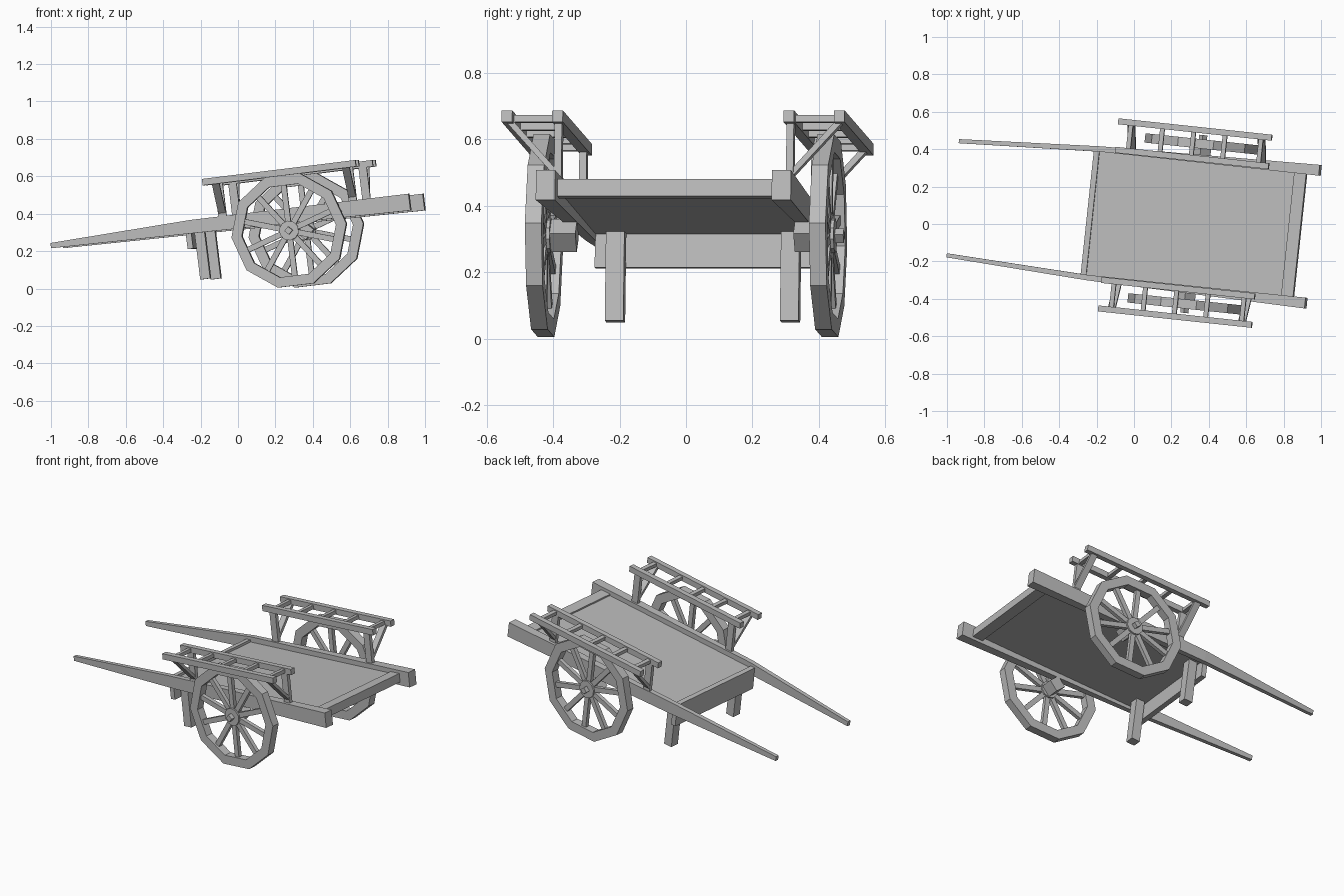
import bpy, bmesh
from math import radians, sin, cos, pi
from mathutils import Matrix, Vector

cube = bpy.data.objects.get("Cube")
if cube:
    bpy.data.objects.remove(cube)

wood = bpy.data.materials.new("grey_wood")
wood.use_nodes = True
GREY = (0.5, 0.5, 0.5, 1)
wood.diffuse_color = GREY
wood.node_tree.nodes["Principled BSDF"].inputs["Base Color"].default_value = GREY

# The cart is built level around its axle centre, then turned and tipped.
POSE = (Matrix.Translation((0.32, 0, 0.31))
        @ Matrix.Rotation(radians(-6.1), 4, 'Z')
        @ Matrix.Rotation(radians(-7), 4, 'Y'))


def finish(name, bm):
    bmesh.ops.recalc_face_normals(bm, faces=bm.faces)
    mesh = bpy.data.meshes.new(name)
    bm.to_mesh(mesh)
    bm.free()
    mesh.materials.append(wood)
    ob = bpy.data.objects.new(name, mesh)
    ob.matrix_world = POSE
    bpy.context.collection.objects.link(ob)


def add_box(bm, x, y, z):
    """Box from (min, max) ranges."""
    centre = Vector([(a + b) / 2 for a, b in (x, y, z)])
    size = [abs(b - a) for a, b in (x, y, z)]
    bmesh.ops.create_cube(bm, size=1, matrix=Matrix.Translation(centre)
                          @ Matrix.Diagonal((*size, 1)))


def box(name, x, y, z):
    bm = bmesh.new()
    add_box(bm, x, y, z)
    finish(name, bm)


def loft(bm, rings, closed=False):
    """Skin matching rings of points; cap the ends unless closed."""
    rows = [[bm.verts.new(p) for p in r] for r in rings]
    n = len(rows[0])
    pairs = list(zip(rows, rows[1:]))
    if closed:
        pairs.append((rows[-1], rows[0]))
    else:
        bm.faces.new(rows[0])
        bm.faces.new(rows[-1])
    for a, b in pairs:
        for i in range(n):
            j = (i + 1) % n
            bm.faces.new((a[i], a[j], b[j], b[i]))


def prism(bm, sides, radius, y0, y1):
    """Prism along y with a corner at the top."""
    angles = [pi / 2 + 2 * pi * i / sides for i in range(sides)]
    loft(bm, [[(radius * cos(a), y, radius * sin(a)) for a in angles]
              for y in (y0, y1)])


# Bed
box("bed_floor", (-0.55, 0.54), (-0.335, 0.335), (0.07, 0.09))
box("front_crossbar", (0.52, 0.585), (-0.335, 0.335), (0.048, 0.1))
box("back_board", (-0.565, -0.535), (-0.333, 0.333), (-0.031, 0.104))

RUNGS = (-0.355, -0.184, -0.015, 0.155, 0.35)
WHEEL_Y, RIM_R, RIM_IN = 0.43, 0.311, 0.255

for side, s in (("left", 1), ("right", -1)):
    # Side beam tapering into a shaft: x, inner, outer, bottom, top
    bm = bmesh.new()
    stations = ((-1.295, 0.296, 0.318, 0.064, 0.092),
                (-0.53, 0.331, 0.36, 0.05, 0.122),
                (0.655, 0.328, 0.386, 0.028, 0.118))
    loft(bm, [[(x, s * a, lo), (x, s * b, lo), (x, s * b, hi), (x, s * a, hi)]
              for x, a, b, lo, hi in stations])
    finish(side + "_shaft", bm)

    # Leg
    box(side + "_leg", (-0.522, -0.468), (s * 0.237, s * 0.293), (-0.2, 0.07))

    # Side rack: two long rails, rungs, posts and slanted braces
    for part, y in (("inner", 0.35), ("outer", 0.503)):
        box(f"{side}_rack_{part}_rail", (-0.424, 0.407),
            (s * (y - 0.016), s * (y + 0.016)), (0.295, 0.33))
    bm = bmesh.new()
    for x in RUNGS:
        add_box(bm, (x - 0.012, x + 0.012), (s * 0.35, s * 0.503), (0.3, 0.322))
    finish(side + "_rack_rungs", bm)
    posts, braces = bmesh.new(), bmesh.new()
    for x in (RUNGS[0], RUNGS[-1]):
        add_box(posts, (x - 0.022, x + 0.022), (s * 0.34, s * 0.362), (0.1, 0.3))
        loft(braces, [[(px, s * y, z) for y, z in
                       ((0.355, 0.13), (0.355, 0.155), (0.49, 0.305), (0.51, 0.3))]
                      for px in (x - 0.02, x + 0.02)])
    finish(side + "_rack_posts", posts)
    finish(side + "_rack_braces", braces)

    # Ten-sided wheel rim
    bm = bmesh.new()
    y0, y1 = s * (WHEEL_Y - 0.025), s * (WHEEL_Y + 0.025)
    rings = []
    for i in range(10):
        c, n = cos(2 * pi * i / 10), sin(2 * pi * i / 10)
        rings.append([(r * c, y, r * n) for r, y in
                      ((RIM_IN, y0), (RIM_R, y0), (RIM_R, y1), (RIM_IN, y1))])
    loft(bm, rings, closed=True)
    finish(side + "_wheel_rim", bm)

    # Spokes meet the middle of each rim segment
    bm = bmesh.new()
    for i in range(10):
        turn = (Matrix.Translation((0, s * WHEEL_Y, 0))
                @ Matrix.Rotation(2 * pi * (i + 0.5) / 10, 4, 'Y')
                @ Matrix.Translation((0.14, 0, 0))
                @ Matrix.Diagonal((0.22, 0.024, 0.03, 1)))
        bmesh.ops.create_cube(bm, size=1, matrix=turn)
    finish(side + "_wheel_spokes", bm)

    # Hub with square axle stub and pin
    bm = bmesh.new()
    prism(bm, 10, 0.053, s * (WHEEL_Y - 0.022), s * (WHEEL_Y + 0.022))
    prism(bm, 4, 0.05, s * 0.33, s * WHEEL_Y)
    prism(bm, 4, 0.022, s * WHEEL_Y, s * 0.478)
    finish(side + "_hub", bm)
